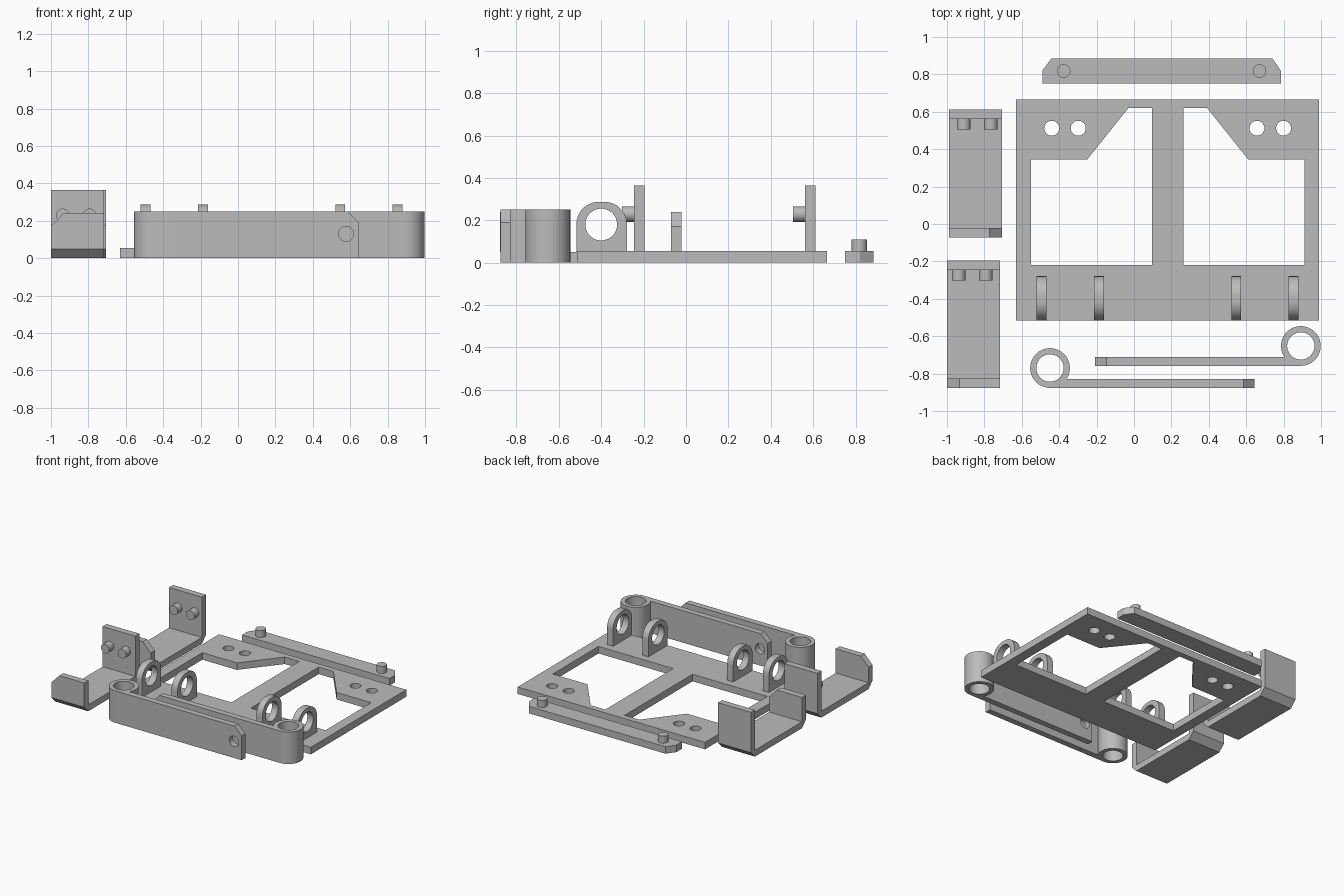
import bpy, bmesh, math

if "Cube" in bpy.data.objects:
    bpy.data.objects.remove(bpy.data.objects["Cube"])

grey = bpy.data.materials.new("plain grey")
grey.diffuse_color = (0.5, 0.5, 0.5, 1)
grey.use_nodes = True
grey.node_tree.nodes["Principled BSDF"].inputs["Base Color"].default_value = grey.diffuse_color


def arc(cx, cy, r, a0=0, a1=360, n=48):
    """Points on an arc in degrees; a full circle leaves out the repeated end."""
    full = abs(a1 - a0) == 360
    steps = n if full else n + 1
    return [(cx + r * math.cos(math.radians(a0 + (a1 - a0) * i / n)),
             cy + r * math.sin(math.radians(a0 + (a1 - a0) * i / n))) for i in range(steps)]


def slab(name, loops, w0, w1, plane="xy"):
    """Extrude an outline (first loop) with holes (other loops) from w0 to w1."""
    cu = bpy.data.curves.new(name + "_outline", 'CURVE')
    cu.dimensions = '2D'
    cu.fill_mode = 'BOTH'
    cu.extrude = (w1 - w0) / 2
    for pts in loops:
        sp = cu.splines.new('POLY')
        sp.points.add(len(pts) - 1)
        for p, (u, v) in zip(sp.points, pts):
            p.co = (u, v, 0, 1)
        sp.use_cyclic_u = True
    tmp = bpy.data.objects.new(name + "_tmp", cu)
    me = bpy.data.meshes.new_from_object(tmp)
    bpy.data.objects.remove(tmp)
    bpy.data.curves.remove(cu)
    bm = bmesh.new()
    bm.from_mesh(me)
    mid = (w0 + w1) / 2
    for vert in bm.verts:
        u, v, w = vert.co
        w += mid
        vert.co = {"xy": (u, v, w), "xz": (u, w, v), "yz": (w, u, v)}[plane]
    bmesh.ops.remove_doubles(bm, verts=bm.verts, dist=1e-5)
    bmesh.ops.recalc_face_normals(bm, faces=bm.faces)
    bm.to_mesh(me)
    bm.free()
    me.name = name
    me.materials.clear()
    me.materials.append(grey)
    me.shade_smooth()
    me.set_sharp_from_angle(angle=math.radians(30))
    ob = bpy.data.objects.new(name, me)
    bpy.context.collection.objects.link(ob)
    return ob


# Base plate with two windows and four screw holes
left_window = [(-0.55, -0.22), (0.097, -0.22), (0.097, 0.62),
               (-0.03, 0.62), (-0.25, 0.345), (-0.55, 0.345)]
right_window = [(0.361 - x, y) for x, y in left_window]
plate = [(-0.63, -0.515), (0.99, -0.515), (0.99, 0.665), (-0.63, 0.665)]
holes = [arc(x, 0.512, 0.04, n=32) for x in (-0.44, -0.298, 0.657, 0.80)]
slab("base_plate", [plate, left_window, right_window] + holes, 0, 0.055)

# Hinge lugs standing on the front edge of the plate
lug = ([(-0.517, 0.05), (-0.279, 0.05)]
       + arc(-0.384, 0.182, 0.105, 0, 90, 14) + arc(-0.412, 0.182, 0.105, 90, 180, 14))
for i, x in enumerate((-0.495, -0.187, 0.547, 0.853)):
    slab(f"hinge_lug_{i + 1}", [lug, arc(-0.40, 0.18, 0.075)], x - 0.026, x + 0.026, "yz")


# Arms: a round sleeve with a straight bar running off its front tangent
def arm(name, cx, cy, s, length):
    r, t, h, join = 0.106, 0.047, 0.25, 0.1
    start = math.degrees(math.asin((t - r) / r))
    outline = arc(0, 0, r, start, 270, 56) + [(join, -r), (join, t - r)]
    slab(name + "_sleeve", [[(cx + s * u, cy + v) for u, v in outline],
                            arc(cx, cy, 0.073)], 0, h)
    bar = [(join, 0), (length, 0), (length, 0.19), (length - 0.06, h), (join, h)]
    slab(name + "_bar", [[(cx + s * u, v) for u, v in bar],
                         arc(cx + s * (length - 0.067), 0.13, 0.04, n=32)],
         cy - r, cy - r + t, "xz")


arm("front_arm", -0.449, -0.77, 1, 1.094)
arm("rear_arm", 0.892, -0.652, -1, 1.10)

# Loose back rail with clipped rear corners and two pins
slab("back_rail", [[(-0.49, 0.75), (0.785, 0.75), (0.785, 0.82), (0.74, 0.885),
                    (-0.442, 0.885), (-0.49, 0.82)]], 0, 0.055)
for side, x in (("left", -0.376), ("right", 0.671)):
    slab(f"rail_pin_{side}", [arc(x, 0.818, 0.036, n=32)], 0.05, 0.11)


# U brackets: tall wall with two pegs at the back, low clipped lip at the front
def bracket(name, x0, y0, clip_right):
    w, y1, t = 0.284, y0 + 0.682, 0.05
    x1 = x0 + w
    body = [(y0 + t, 0), (y1 - t, 0), (y1, t), (y1, 0.365), (y1 - t, 0.365),
            (y1 - t, t), (y0, t)]
    slab(name + "_body", [body], x0, x1, "yz")
    lip = [(0, t), (w, t), (w, 0.17), (w - 0.068, 0.24), (0, 0.24)]
    slab(name + "_lip", [[(x0 + u if clip_right else x1 - u, v) for u, v in lip]],
         y0, y0 + t, "xz")
    first = 0.078 if clip_right else 0.062
    for i in range(2):
        slab(f"{name}_peg_{i + 1}", [arc(x0 + first + 0.145 * i, 0.229, 0.036, n=32)],
             y1 - 0.107, y1 - 0.04, "xz")


bracket("rear_bracket", -0.989, -0.071, True)
bracket("front_bracket", -1.0, -0.877, False)
